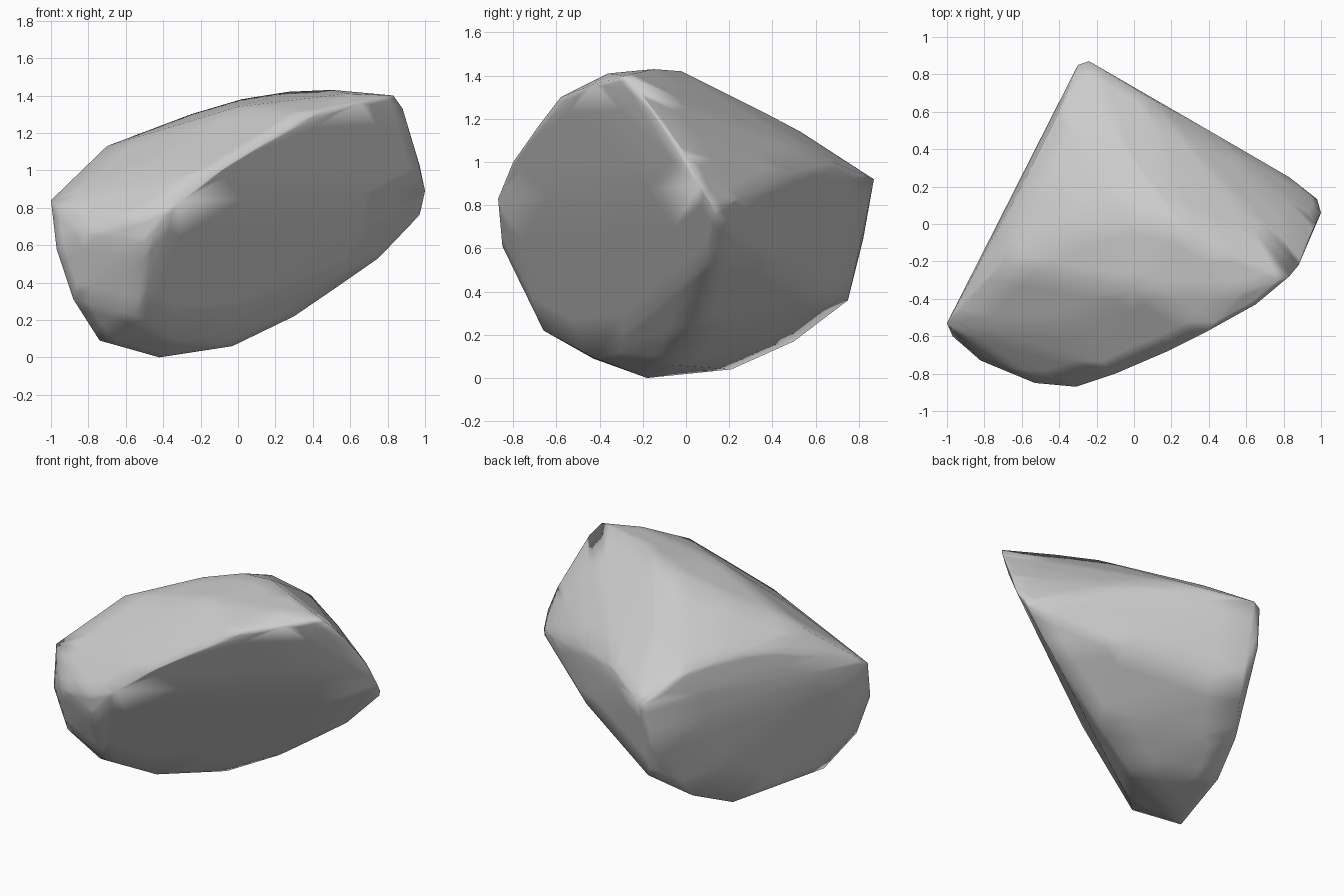
import bpy, bmesh
from mathutils import Vector

# Rims of the big flat cuts on the boulder; a convex hull joins them
front_cut = [
    (0.97, 0.14, 0.76), (1.0, 0.06, 0.89), (0.97, 0.0, 1.03), (0.91, -0.10, 1.19),
    (0.88, -0.22, 1.33), (0.83, -0.28, 1.40), (0.65, -0.43, 1.36), (0.38, -0.58, 1.30),
    (0.18, -0.68, 1.17), (-0.10, -0.80, 1.0), (-0.31, -0.87, 0.83), (-0.50, -0.85, 0.61),
    (-0.54, -0.66, 0.22), (-0.32, -0.42, 0.09), (-0.03, -0.08, 0.06), (0.30, 0.02, 0.22),
    (0.52, 0.06, 0.37), (0.75, 0.10, 0.53)]
left_cut = [
    (-1.0, -0.53, 0.84), (-0.97, -0.60, 0.58), (-0.88, -0.58, 0.31), (-0.74, -0.43, 0.09),
    (-0.42, -0.18, 0.0), (-0.50, 0.21, 0.04), (-0.40, 0.50, 0.17), (-0.24, 0.75, 0.36),
    (-0.31, 0.82, 0.64), (-0.30, 0.85, 0.90), (-0.41, 0.58, 1.05), (-0.53, 0.34, 1.08),
    (-0.68, 0.05, 1.05), (-0.86, -0.27, 0.95)]
back_ridge = [(0.98, 0.13, 0.80), (0.83, 0.25, 0.83), (0.40, 0.50, 0.95),
              (0.07, 0.68, 1.0), (-0.24, 0.87, 0.92), (0.45, 0.43, 0.54)]
crown = [
    (0.50, -0.15, 1.43), (0.27, -0.02, 1.42), (0.02, 0.03, 1.38), (-0.25, -0.02, 1.30),
    (-0.12, 0.53, 1.14), (-0.02, 0.36, 1.23), (-0.70, -0.22, 1.13), (0.0, -0.35, 1.34),
    (0.58, -0.36, 1.41)]
front_left = [(-0.82, -0.73, 0.66), (-0.53, -0.85, 0.74), (-0.40, -0.55, 1.07)]

bm = bmesh.new()
for p in front_cut + left_cut + back_ridge + crown + front_left:
    bm.verts.new(p)
hull = bmesh.ops.convex_hull(bm, input=bm.verts[:])
junk = {v for v in hull["geom_interior"] + hull["geom_unused"] if isinstance(v, bmesh.types.BMVert)}
bmesh.ops.delete(bm, geom=list(junk), context='VERTS')
bmesh.ops.recalc_face_normals(bm, faces=bm.faces[:])

# Split every facet into finer ones, then soften the shading over the surface
bmesh.ops.subdivide_edges(bm, edges=bm.edges[:], cuts=3, use_grid_fill=True)
bmesh.ops.triangulate(bm, faces=bm.faces[:])

mesh = bpy.data.meshes.new("boulder")
bm.to_mesh(mesh)
bm.free()

# Boulder with soft shading all over
boulder = bpy.data.objects.new("boulder", mesh)
bpy.context.collection.objects.link(boulder)
for f in mesh.polygons:
    f.use_smooth = True
